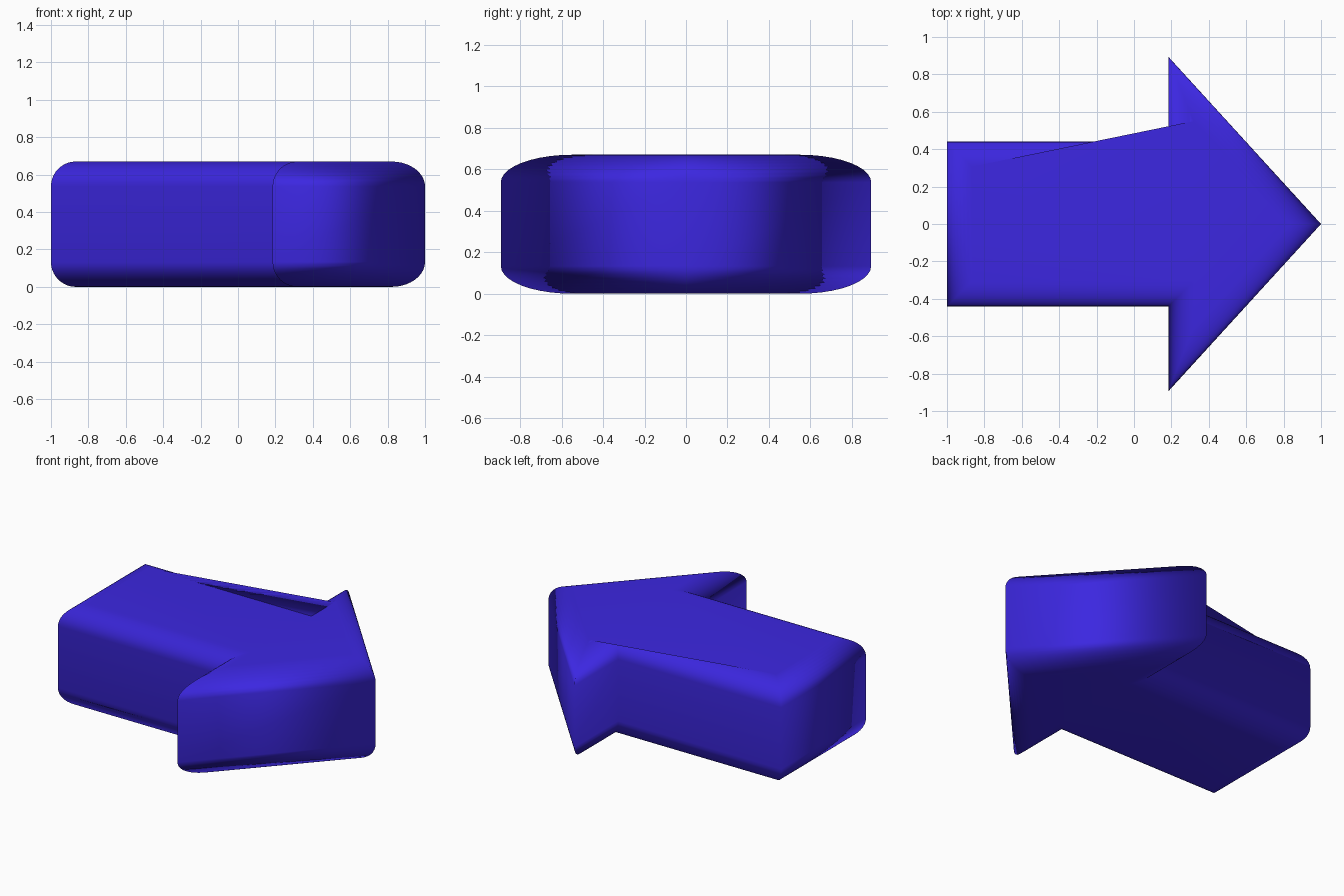
import bpy, bmesh, math
from mathutils import Vector

if "Cube" in bpy.data.objects:
    bpy.data.objects.remove(bpy.data.objects["Cube"])

H, R, STEPS = 0.67, 0.133, 10
half = [(-1, -0.44), (0.185, -0.44), (0.185, -0.893)]
outline = [Vector(p) for p in half + [(1, 0)] + [(x, -y) for x, y in reversed(half)]]


def inset(points, d):
    """Mitred inward offset of a counter-clockwise outline."""
    result = []
    for i, p in enumerate(points):
        a = (p - points[i - 1]).normalized()
        b = (points[(i + 1) % len(points)] - p).normalized()
        na, nb = Vector((-a.y, a.x)), Vector((-b.y, b.x))
        result.append(p + (na + nb) * d / (1 + na.dot(nb)))
    return result


# Quarter-round profile for the bottom rim, mirrored for the top rim
angles = [math.pi / 2 * i / STEPS for i in range(STEPS + 1)]
lower = [(R * (1 - math.sin(t)), R * (1 - math.cos(t))) for t in angles]
levels = lower + [(d, H - z) for d, z in reversed(lower)]

# Stacked outlines bridged into the arrow body
bm = bmesh.new()
rings = [[bm.verts.new((p.x, p.y, z)) for p in inset(outline, d)] for d, z in levels]
n = len(outline)
for low, high in zip(rings, rings[1:]):
    for i in range(n):
        j = (i + 1) % n
        bm.faces.new((low[i], low[j], high[j], high[i]))
caps = [bm.faces.new(list(reversed(rings[0]))), bm.faces.new(rings[-1])]
for f in bm.faces:
    f.smooth = True
bmesh.ops.triangulate(bm, faces=caps)
bmesh.ops.recalc_face_normals(bm, faces=bm.faces[:])

mesh = bpy.data.meshes.new("arrow")
bm.to_mesh(mesh)
bm.free()
arrow = bpy.data.objects.new("arrow", mesh)
bpy.context.collection.objects.link(arrow)

# Blue material
mat = bpy.data.materials.new("blue")
mat.diffuse_color = (0.045, 0.02, 0.75, 1)
mat.use_nodes = True
mat.node_tree.nodes["Principled BSDF"].inputs["Base Color"].default_value = mat.diffuse_color
mesh.materials.append(mat)
